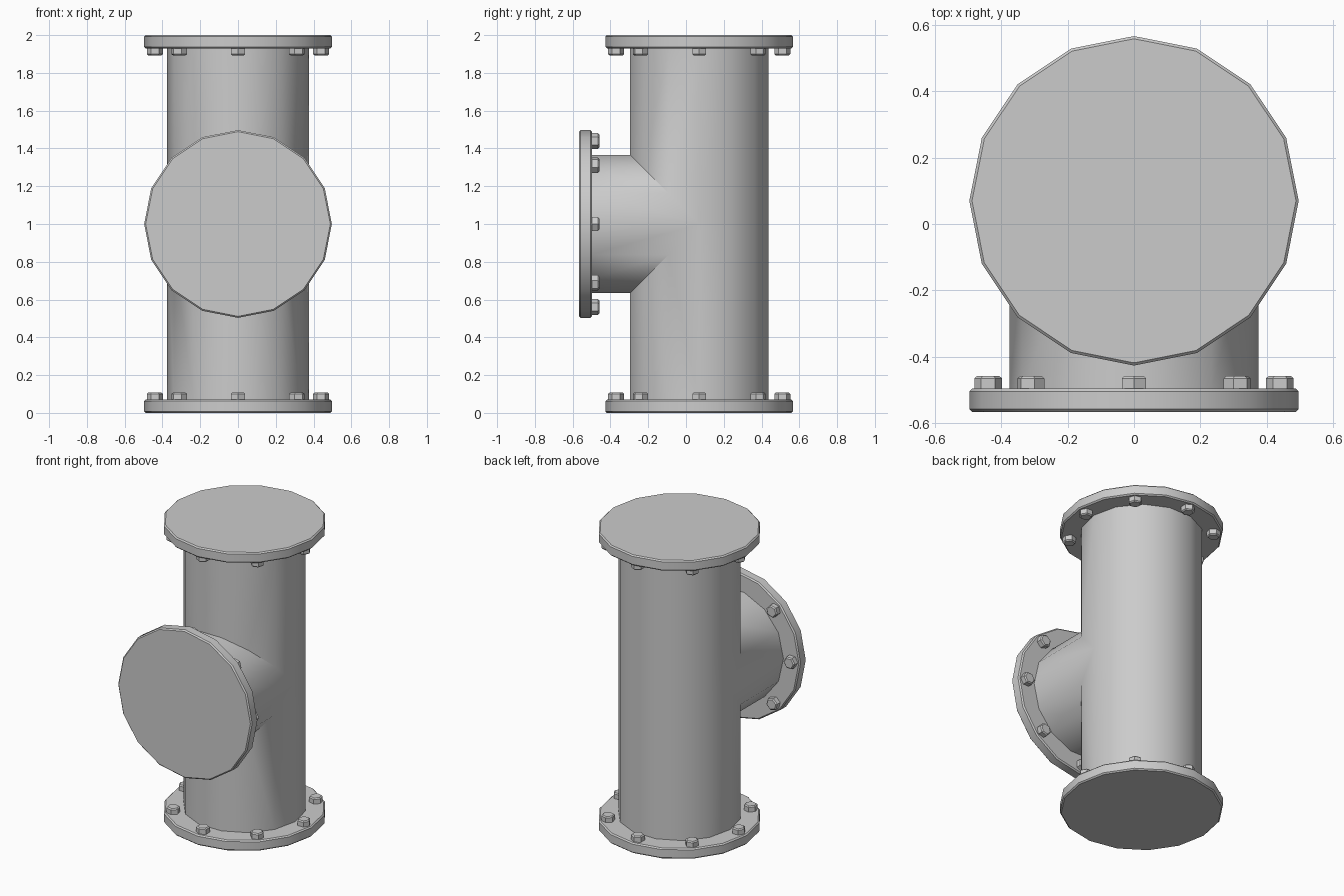
import bpy, bmesh
from math import pi, sin, cos, radians
from mathutils import Matrix, Vector

if "Cube" in bpy.data.objects:
    bpy.data.objects.remove(bpy.data.objects["Cube"])

CY, MID = 0.07, 1.0          # pipe axis y, branch height
R, SIDES = 0.375, 14         # pipe radius and facets
FR, FT = 0.497, 0.07         # flange radius and thickness
BOLT_R = 0.44


def finish(bm, name):
    bmesh.ops.recalc_face_normals(bm, faces=bm.faces)
    me = bpy.data.meshes.new(name)
    bm.to_mesh(me)
    bm.free()
    ob = bpy.data.objects.new(name, me)
    bpy.context.collection.objects.link(ob)
    bpy.ops.object.select_all(action='DESELECT')
    ob.select_set(True)
    bpy.context.view_layer.objects.active = ob
    bpy.ops.object.shade_smooth_by_angle(angle=radians(30))
    return ob


def disc(bm, radius, depth, sides, bevel, matrix, turn=0.0):
    """Bevelled prism from z=0 to z=depth, placed by matrix."""
    part = bmesh.new()
    bmesh.ops.create_cone(part, cap_ends=True, segments=sides, radius1=radius,
                          radius2=radius, depth=depth,
                          matrix=Matrix.Translation((0, 0, depth / 2)) @ Matrix.Rotation(turn, 4, 'Z'))
    rims = [e for e in part.edges if abs(e.verts[0].co.z - e.verts[1].co.z) < 1e-5]
    bmesh.ops.bevel(part, geom=rims, offset=bevel, segments=1, affect='EDGES')
    part.transform(matrix)
    tmp = bpy.data.meshes.new("tmp")
    part.to_mesh(tmp)
    part.free()
    bm.from_mesh(tmp)
    bpy.data.meshes.remove(tmp)


# Tee body: main pipe with an opening mitred into an equal-sized branch
bm = bmesh.new()


def strip(paths):
    for a, b in zip(paths, paths[1:]):
        va = [bm.verts.new(p) for p in a]
        vb = [bm.verts.new(p) for p in b]
        for i in range(len(a) - 1):
            bm.faces.new((va[i], vb[i], vb[i + 1], va[i + 1]))


half = [(R * cos(pi * i / (SIDES // 2)), R * sin(pi * i / (SIDES // 2)))
        for i in range(SIDES // 2 + 1)]
z0, z1 = FT - 0.01, 2 - FT + 0.01
strip([[(x, CY + h, z0), (x, CY + h, MID), (x, CY + h, z1)] for x, h in half])
for s, end in ((-1, z0), (1, z1)):
    strip([[(x, CY - h, end), (x, CY - h, MID + s * h), (x, -0.505, MID + s * h)]
           for x, h in half])
bmesh.ops.remove_doubles(bm, verts=bm.verts, dist=1e-5)
finish(bm, "tee_pipe")

# Flanges with a ring of hex bolts on the pipe side
ends = {
    "bottom": Matrix.Translation((0, CY, 0)),
    "top": Matrix.Translation((0, CY, 2)) @ Matrix.Rotation(pi, 4, 'X'),
    "branch": Matrix.Translation((0, -0.567, MID)) @ Matrix.Rotation(-pi / 2, 4, 'X'),
}
for name, m in ends.items():
    bm = bmesh.new()
    disc(bm, FR, FT, 16, 0.008, m)
    finish(bm, name + "_flange")
    bm = bmesh.new()
    for k in range(8):
        place = m @ Matrix.Rotation(k * pi / 4, 4, 'Z') @ Matrix.Translation((BOLT_R, 0, FT - 0.008))
        disc(bm, 0.042, 0.046, 6, 0.007, place, pi / 6)
    finish(bm, name + "_bolts")
